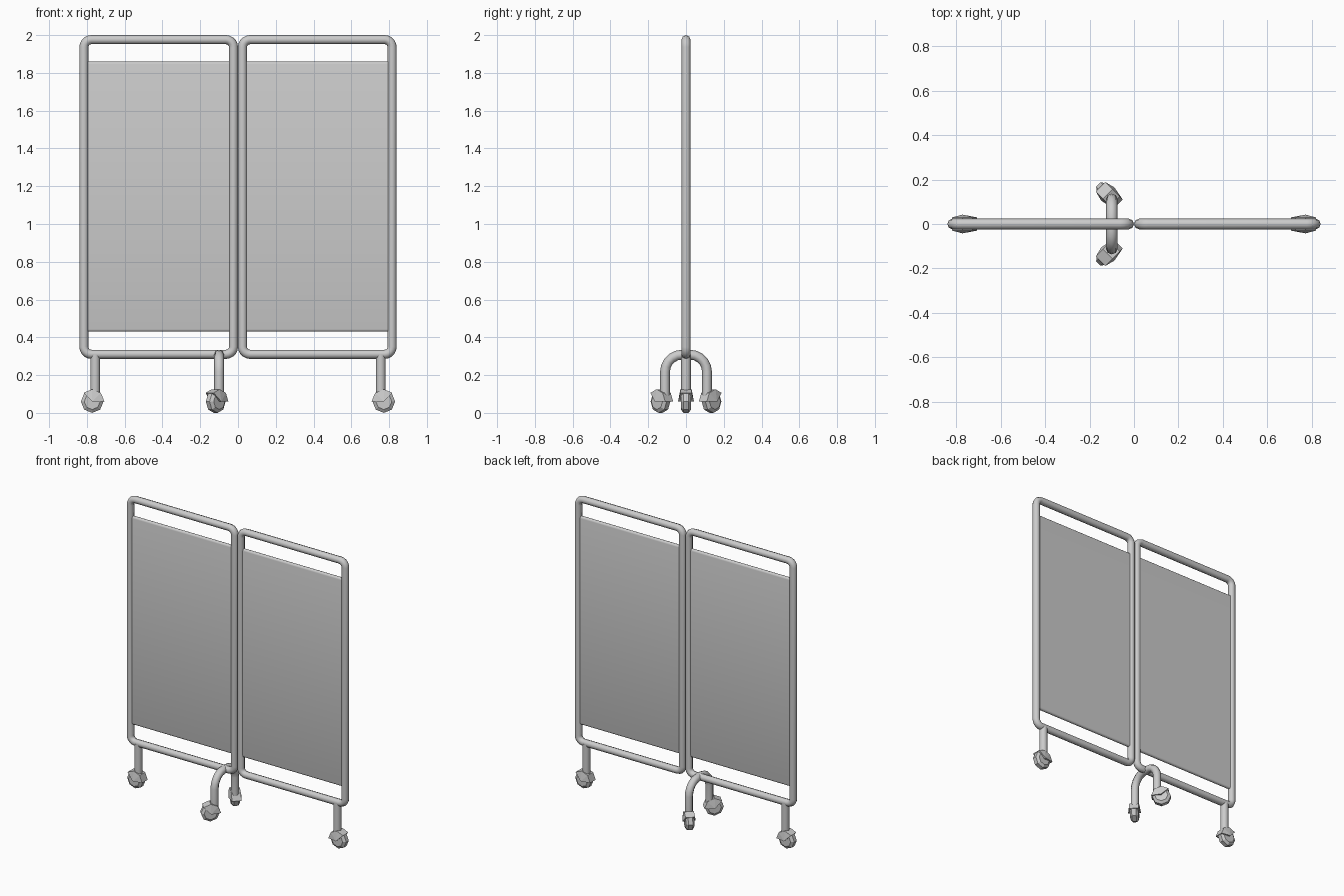
import bpy, bmesh, math
from mathutils import Vector, Matrix

if "Cube" in bpy.data.objects:
    bpy.data.objects.remove(bpy.data.objects["Cube"])

R = 0.024  # tube radius


def rounded(points, radius, closed, steps=5):
    """Replace the right-angle corners of a path with arcs."""
    out, n = [], len(points)
    pts = [Vector(p) for p in points]
    for i, p in enumerate(pts):
        if not closed and i in (0, n - 1):
            out.append(p)
            continue
        a = (pts[i - 1] - p).normalized()
        b = (pts[(i + 1) % n] - p).normalized()
        c = p + (a + b) * radius
        for k in range(steps + 1):
            t = k / steps * math.pi / 2
            out.append(c - b * radius * math.cos(t) - a * radius * math.sin(t))
    return out


def tube(name, points, bend, closed=False, r=R):
    cu = bpy.data.curves.new(name, 'CURVE')
    cu.dimensions = '3D'
    cu.bevel_depth = r
    cu.bevel_resolution = 2
    cu.use_fill_caps = True
    path = rounded(points, bend, closed)
    sp = cu.splines.new('POLY')
    sp.points.add(len(path) - 1)
    for q, p in zip(sp.points, path):
        q.co = (*p, 1)
    sp.use_cyclic_u = closed
    sp.use_smooth = True
    ob = bpy.data.objects.new(name, cu)
    bpy.context.collection.objects.link(ob)
    bpy.ops.object.select_all(action='DESELECT')
    ob.select_set(True)
    bpy.context.view_layer.objects.active = ob
    bpy.ops.object.convert(target='MESH')
    bpy.ops.object.shade_smooth_by_angle(angle=math.radians(50))


def mesh_object(name, bm, smooth=None):
    bmesh.ops.recalc_face_normals(bm, faces=bm.faces)
    me = bpy.data.meshes.new(name)
    bm.to_mesh(me)
    bm.free()
    ob = bpy.data.objects.new(name, me)
    bpy.context.collection.objects.link(ob)
    if smooth:
        bpy.ops.object.select_all(action='DESELECT')
        ob.select_set(True)
        bpy.context.view_layer.objects.active = ob
        bpy.ops.object.shade_smooth_by_angle(angle=math.radians(smooth))
    return ob


def fabric(name, x0, x1, z0, z1, r=0.013):
    """Cloth looped round a rod at the top and the bottom."""
    bm = bmesh.new()
    prof = []
    for zc, start in ((z1 - r, 0), (z0 + r, math.pi)):
        for k in range(7):
            a = start + math.pi * k / 6
            prof.append((r * math.cos(a), zc + r * math.sin(a)))
    f = bm.faces.new([bm.verts.new((x0, y, z)) for y, z in prof])
    ext = bmesh.ops.extrude_face_region(bm, geom=[f])
    bmesh.ops.translate(bm, vec=(x1 - x0, 0, 0),
                        verts=[v for v in ext['geom'] if isinstance(v, bmesh.types.BMVert)])
    mesh_object(name, bm, 50)


def caster(name, x, y, heading):
    """Wheel trailing from the leg along the heading, with a hood over it."""
    place = Matrix.Translation((x, y, 0.06)) @ Matrix.Rotation(heading, 4, 'Z')
    # wheel: chamfered octagon, axle along local y
    bm = bmesh.new()
    rings = []
    for w, r in ((-0.027, 0.042), (-0.014, 0.06), (0.014, 0.06), (0.027, 0.042)):
        rings.append([bm.verts.new((r * math.cos(k * math.pi / 4), w,
                                    r * math.sin(k * math.pi / 4))) for k in range(8)])
    for a, b in zip(rings, rings[1:]):
        for k in range(8):
            bm.faces.new((a[k], a[k - 1], b[k - 1], b[k]))
    bm.faces.new(rings[0])
    bm.faces.new(rings[-1])
    mesh_object(name + "_wheel", bm).matrix_world = place
    # hood: wedge of an octagon on the leg side
    bm = bmesh.new()
    sides = []
    for s in (-1, 1):
        hub = bm.verts.new((0, 0.042 * s, 0))
        rim = [bm.verts.new((0.065 * math.cos(math.radians(a)), 0.03 * s,
                             0.065 * math.sin(math.radians(a)))) for a in (180, 225, 270, 315)]
        for v in rim:  # leg is behind the heading, hood rises over the wheel
            v.co.z = abs(v.co.z)
        for a, b in zip(rim, rim[1:]):
            bm.faces.new((hub, a, b))
        sides.append([hub] + rim)
    a, b = sides
    for k in range(5):
        bm.faces.new((a[k], a[k - 1], b[k - 1], b[k]))
    mesh_object(name + "_hood", bm).matrix_world = place


# two panels: tube frame and cloth
for side, s in (("left", -1), ("right", 1)):
    xi, xo, zb, zt = s * R, s * (0.84 - R), 0.31, 2 - R
    tube(side + "_frame", [(xi, 0, zb), (xo, 0, zb), (xo, 0, zt), (xi, 0, zt)], 0.04, True)
    fabric(side + "_fabric", s * 0.045, s * 0.795, 0.43, 1.86)
    # single outer leg
    tube(side + "_leg", [(s * 0.756, 0, 0.31), (s * 0.756, 0, 0.09)], 0, r=0.026)
    caster(side + "_caster", s * 0.772, 0, 0 if s > 0 else math.pi)

# arched double leg near the hinge
tube("arched_leg", [(-0.1, -0.111, 0.09), (-0.1, -0.111, 0.308),
                    (-0.1, 0.111, 0.308), (-0.1, 0.111, 0.09)], 0.09, r=0.026)
for side, s in (("front", -1), ("back", 1)):
    caster(side + "_caster", -0.118, s * 0.135, s * math.radians(135))
